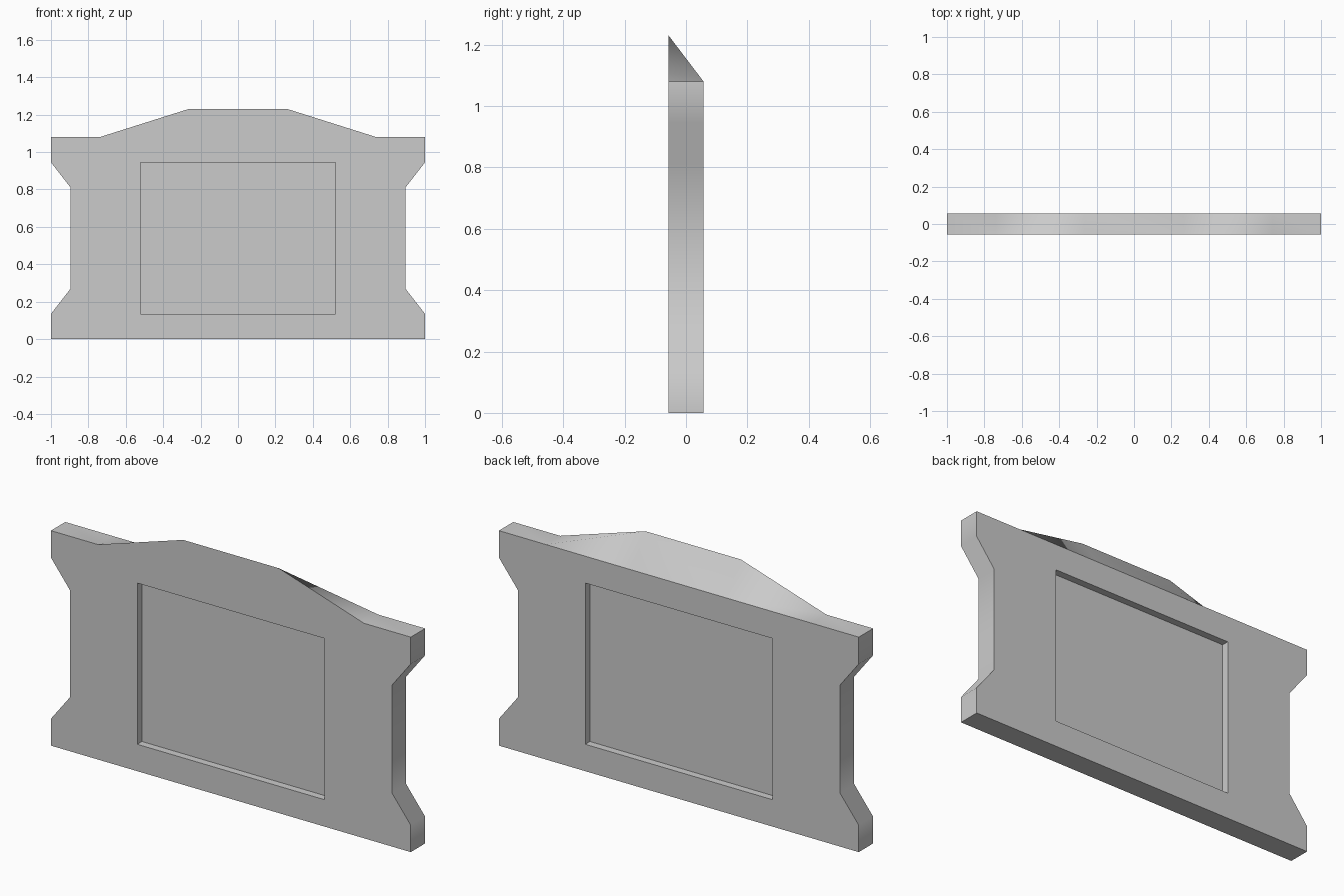
import bpy, bmesh

if "Cube" in bpy.data.objects:
    bpy.data.objects.remove(bpy.data.objects["Cube"])

HALF = 0.057      # half thickness of the panel
FLOOR = 0.02      # recess floors sit this far from the mid plane
TOP, PEAK = 1.08, 1.23

# Right half of the front outline, bottom to top
right = [(1.0, 0.0), (1.0, 0.135), (0.895, 0.27), (0.895, 0.81),
         (1.0, 0.945), (1.0, TOP), (0.74, TOP), (0.265, PEAK)]
outline = right + [(-x, z) for x, z in reversed(right)]
window = [(0.52, 0.135), (0.52, 0.945), (-0.52, 0.945), (-0.52, 0.135)]

bm = bmesh.new()


def ring(points, y):
    """Closed loop of vertices and edges at depth y."""
    vs = [bm.verts.new((x, y, z)) for x, z in points]
    es = [bm.edges.new((vs[i], vs[(i + 1) % len(vs)])) for i in range(len(vs))]
    return vs, es


def wall(a, b):
    """Band of quads between two matching loops."""
    n = len(a)
    return [bm.faces.new((a[i], a[(i + 1) % n], b[(i + 1) % n], b[i])) for i in range(n)]


# Front and back faces, each with a shallow rectangular recess
rims = []
for side in (-1, 1):
    pts = [(x, z if side < 0 else min(z, TOP)) for x, z in outline]
    rim, rim_edges = ring(pts, side * HALF)
    lip, lip_edges = ring(window, side * HALF)
    floor, _ = ring(window, side * FLOOR)
    bmesh.ops.triangle_fill(bm, edges=rim_edges + lip_edges,
                            use_beauty=True, normal=(0, side, 0))
    wall(lip, floor)
    bm.faces.new(floor)
    rims.append(rim)

# Outer edge band, with the top sloping down from front to back;
# the two twisted quads beside the peak are split the same way round
front, back = rims
wall(front, back)
for i in (6, 8):
    quad = next(f for f in bm.faces
                if all(v in f.verts for v in (front[i], front[i + 1], back[i], back[i + 1])))
    bmesh.utils.face_split(quad, front[i + 1], back[i])
bmesh.ops.recalc_face_normals(bm, faces=bm.faces)

# Outer band is smooth, the broad faces and recesses stay crisp
for f in bm.faces:
    f.smooth = True
for e in bm.edges:
    flat = any(abs(f.normal.y) > 0.99 for f in e.link_faces)
    e.smooth = not flat and e.calc_face_angle(0) < 1.2

mesh = bpy.data.meshes.new("recessed_panel")
bm.to_mesh(mesh)
bm.free()
bpy.context.collection.objects.link(bpy.data.objects.new("recessed_panel", mesh))
